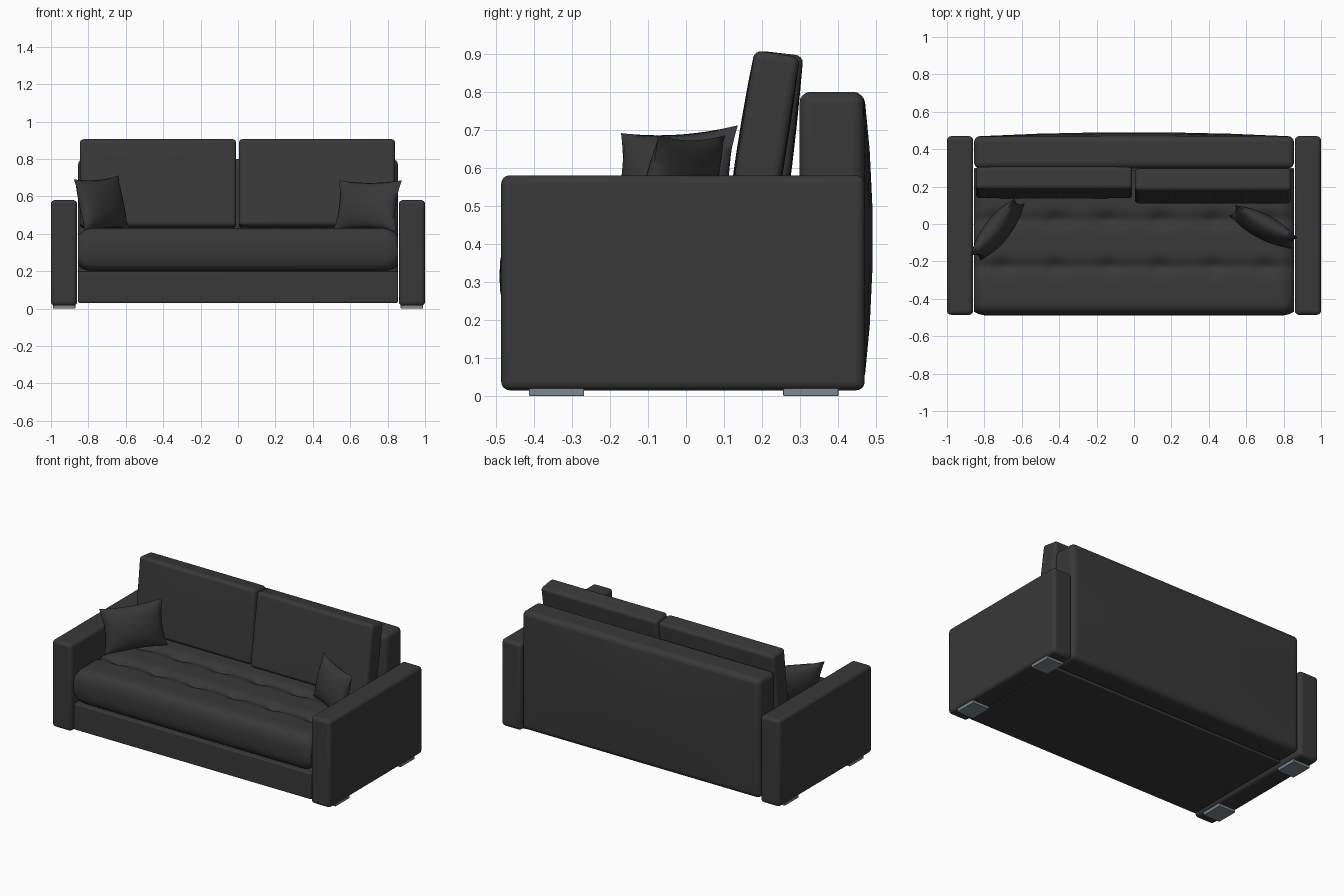
import bpy, bmesh
from math import radians, sin, cos, exp, pi, copysign
from mathutils import Vector

cube = bpy.data.objects.get("Cube")
if cube:
    bpy.data.objects.remove(cube, do_unlink=True)


def material(name, rgb):
    m = bpy.data.materials.new(name)
    m.use_nodes = True
    m.diffuse_color = (*rgb, 1)
    m.node_tree.nodes["Principled BSDF"].inputs["Base Color"].default_value = (*rgb, 1)
    return m


fabric = material("charcoal_fabric", (0.04, 0.04, 0.04))
foot_grey = material("blue_grey_foot", (0.2, 0.25, 0.28))


def finish(name, bm, mat, loc=(0, 0, 0), rot=(0, 0, 0), bevel=0, angle=60):
    bmesh.ops.recalc_face_normals(bm, faces=bm.faces)
    me = bpy.data.meshes.new(name)
    bm.to_mesh(me)
    bm.free()
    me.materials.append(mat)
    ob = bpy.data.objects.new(name, me)
    bpy.context.collection.objects.link(ob)
    ob.location = loc
    ob.rotation_euler = [radians(a) for a in rot]
    if bevel:
        mod = ob.modifiers.new("rounded_edges", "BEVEL")
        mod.width, mod.segments, mod.limit_method = bevel, 4, "ANGLE"
        mod.angle_limit = radians(50)
    bpy.ops.object.select_all(action="DESELECT")
    bpy.context.view_layer.objects.active = ob
    ob.select_set(True)
    bpy.ops.object.shade_smooth_by_angle(angle=radians(angle))
    return ob


def padded_box(name, size, loc, mat, bevel, front=0, back=0, rot=(0, 0, 0)):
    """Rounded box whose front and back faces can swell outward."""
    bm = bmesh.new()
    bmesh.ops.create_cube(bm, size=2)
    if front or back:
        bmesh.ops.subdivide_edges(bm, edges=bm.edges, cuts=4, use_grid_fill=True)
    half = Vector(size) / 2
    for v in bm.verts:
        x, y, z = v.co
        swell = (1 - x * x) * (1 - z * z)
        v.co = v.co * half
        if y < -0.99:
            v.co.y -= front * swell
        elif y > 0.99:
            v.co.y += back * swell
    return finish(name, bm, mat, loc, rot, bevel)


# Arms and feet
for side, s in (("left", 1), ("right", -1)):
    padded_box(side + "_arm", (0.14, 0.955, 0.565), (s * 0.93, -0.008, 0.298), fabric, 0.022)
    for end, y in (("front", -0.34), ("back", 0.328)):
        padded_box(f"{side}_{end}_foot", (0.12, 0.145, 0.03), (s * 0.93, y, 0.015), foot_grey, 0.003)

# Base and backrest
padded_box("seat_base", (1.71, 0.77, 0.17), (0, -0.085, 0.115), fabric, 0.008)
padded_box("backrest", (1.71, 0.17, 0.77), (0, 0.383, 0.415), fabric, 0.03, 0, 0.024)

# Loose back cushions, the left one leaning a little more
padded_box("left_back_cushion", (0.835, 0.12, 0.47), (0.4225, 0.203, 0.668), fabric, 0.02,
           0.006, 0.004, (-9, 0, 0))
padded_box("right_back_cushion", (0.835, 0.12, 0.47), (-0.4275, 0.222, 0.668), fabric, 0.02,
           0.006, 0.004, (-6.5, 0, 0))

# Tufted seat cushion: a rolled profile swept along x
SEAMS = (-0.23, 0.02)
TUFTS = [0.28 * i + 0.14 for i in range(-3, 3)]


def seat_top(x, y):
    z = 0.432
    for seam in SEAMS:
        d = y - seam
        z -= 0.016 * exp(-(d / 0.035) ** 2)
        z -= sum(0.018 * exp(-(d / 0.04) ** 2 - ((x - t) / 0.05) ** 2) for t in TUFTS)
    return z


def seat_ring(x):
    pts = [(y, seat_top(x, y)) for y in (0.29 - 0.69 * i / 46 for i in range(47))]
    for i in range(1, 17):
        a = pi / 2 - pi * i / 16
        c, s = max(cos(a), 0) ** 0.7, copysign(abs(sin(a)) ** 0.7, sin(a))
        pts.append((-0.4 - 0.09 * c, 0.316 + 0.116 * s))
    pts.append((0.29, 0.2))
    edge = min(1, (0.855 - abs(x)) / 0.1)
    squash = 1 - 0.3 * (1 - edge) ** 3
    return [(x, y + 0.02 * (1 - edge) ** 3 * (y < -0.3), 0.3 + (z - 0.3) * squash) for y, z in pts]


bm = bmesh.new()
steps = 100
rings = [[bm.verts.new(p) for p in seat_ring(-0.855 + 1.71 * i / steps)] for i in range(steps + 1)]
for a, b in zip(rings, rings[1:]):
    for j in range(len(a)):
        k = (j + 1) % len(a)
        bm.faces.new((a[j], a[k], b[k], b[j]))
bm.faces.new(rings[0])
bm.faces.new(rings[-1])
finish("seat_cushion", bm, fabric)


# Throw pillows with pinched edges and pointed corners
def pillow(name, size, loc, rot):
    w, t, h = size
    bm = bmesh.new()
    n = 18
    for side in (-1, 1):
        grid = bmesh.ops.create_grid(bm, x_segments=n, y_segments=n, size=1)["verts"]
        for p in grid:
            u, v = p.co.x, p.co.y
            puff = max((1 - u * u) * (1 - v * v), 0) ** 0.6
            p.co = (w / 2 * u * (1 - 0.1 * (1 - v * v) * u * u), side * t / 2 * puff,
                    h / 2 * v * (1 - 0.1 * (1 - u * u) * v * v))
    bmesh.ops.remove_doubles(bm, verts=bm.verts, dist=0.0005)
    finish(name, bm, fabric, loc, rot, angle=80)


pillow("left_pillow", (0.38, 0.12, 0.28), (0.692, -0.015, 0.55), (-14, 0, -28))
pillow("right_pillow", (0.39, 0.13, 0.29), (-0.73, -0.03, 0.56), (-12, -3, 52))
